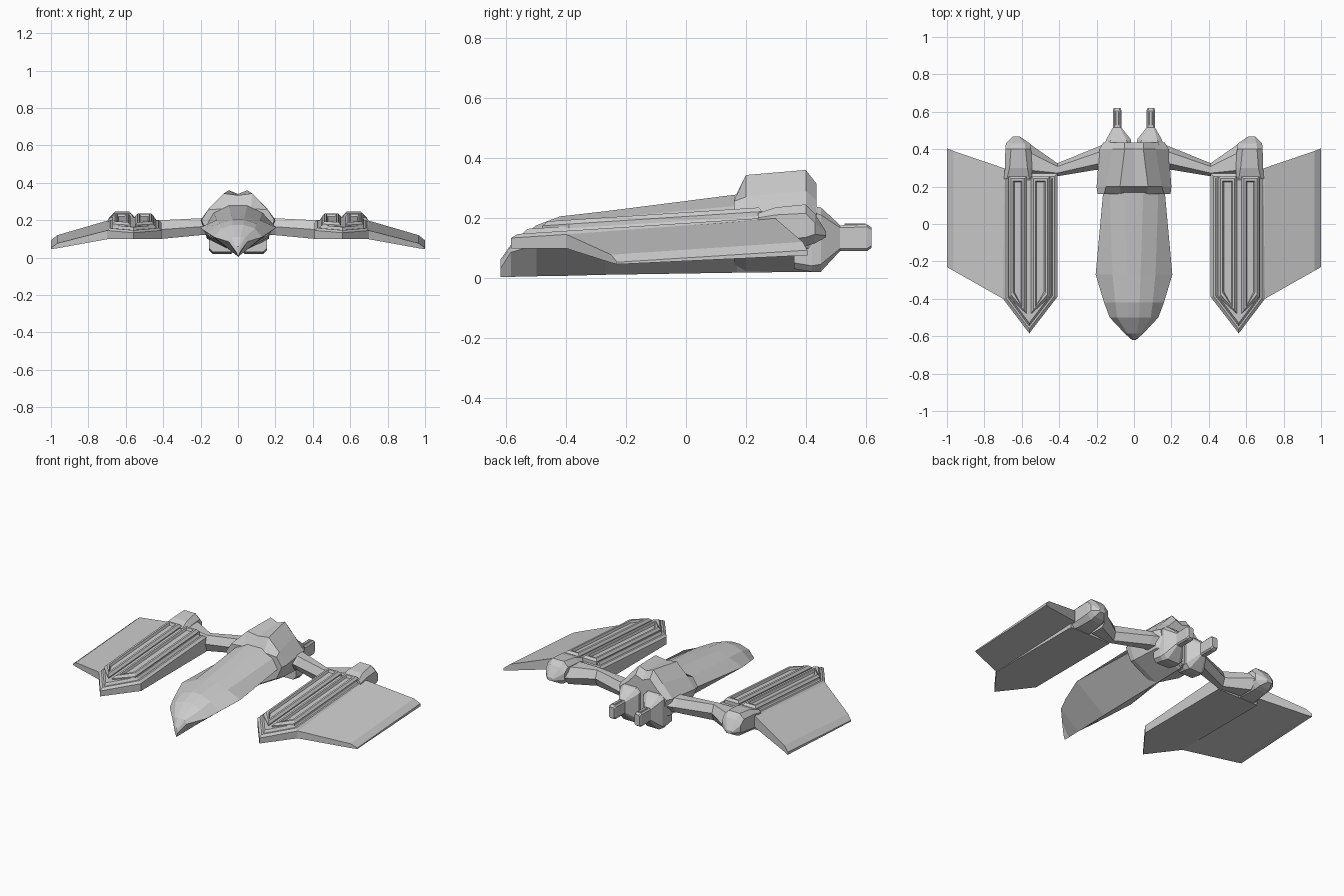
import bpy, bmesh


def loft(name, rings, mirror=False):
    """Skin equal-length rings of points, cap both ends, optionally mirror in x."""
    bm = bmesh.new()
    loops = [[bm.verts.new(p) for p in ring] for ring in rings]
    n = len(loops[0])
    for a, b in zip(loops, loops[1:]):
        for i in range(n):
            j = (i + 1) % n
            bm.faces.new((a[i], a[j], b[j], b[i]))
    bm.faces.new(loops[0])
    bm.faces.new(loops[-1])
    bmesh.ops.recalc_face_normals(bm, faces=bm.faces)
    mesh = bpy.data.meshes.new(name)
    bm.to_mesh(mesh)
    bm.free()
    ob = bpy.data.objects.new(name, mesh)
    bpy.context.collection.objects.link(ob)
    if mirror:
        mod = ob.modifiers.new("mirror", 'MIRROR')
        mod.use_mirror_merge = False
    return ob


def hull_ring(y, keel, *pts, dip=0.0):
    """Symmetric section: keel, points up the right side, centre top, left side."""
    top = pts[-1][1] - dip
    right = [(x, y, z) for x, z in pts]
    left = [(-x, y, z) for x, z in reversed(pts)]
    return [(0, y, keel)] + right + [(0, y, top)] + left


def box_ring(y, x0, x1, z0, z1, c):
    """Rectangle across y with corners cut by c."""
    return [(x0 + c, y, z0), (x1 - c, y, z0), (x1, y, z0 + c), (x1, y, z1 - c),
            (x1 - c, y, z1), (x0 + c, y, z1), (x0, y, z1 - c), (x0, y, z0 + c)]


def deck(y, lift=0.0):
    """Height of the sloping pod deck."""
    return 0.145 + 0.065 * (y + 0.58) + lift


# Fuselage with V keel, chine, shoulder and flat ridge
loft("fuselage", [
    hull_ring(-0.62, 0.003, (0.01, 0.03), (0.008, 0.05), (0.004, 0.06)),
    hull_ring(-0.585, 0.003, (0.05, 0.085), (0.035, 0.105), (0.015, 0.11)),
    hull_ring(-0.50, 0.005, (0.13, 0.11), (0.09, 0.155), (0.03, 0.175)),
    hull_ring(-0.42, 0.006, (0.16, 0.13), (0.10, 0.18), (0.03, 0.205)),
    hull_ring(-0.27, 0.01, (0.205, 0.16), (0.115, 0.20), (0.035, 0.222)),
    hull_ring(0.17, 0.017, (0.165, 0.18), (0.13, 0.24), (0.05, 0.278)),
    hull_ring(0.42, 0.02, (0.15, 0.18), (0.12, 0.23), (0.05, 0.26)),
])

# Raised rear housing with twin humps
loft("rear_housing", [
    hull_ring(0.16, 0.03, (0.16, 0.12), (0.195, 0.20), (0.16, 0.255), (0.07, 0.262)),
    hull_ring(0.20, 0.02, (0.165, 0.11), (0.20, 0.20), (0.15, 0.27), (0.075, 0.343), dip=0.01),
    hull_ring(0.40, 0.02, (0.165, 0.10), (0.185, 0.21), (0.115, 0.29), (0.05, 0.36), dip=0.02),
    hull_ring(0.435, 0.04, (0.14, 0.10), (0.165, 0.21), (0.10, 0.26), (0.05, 0.315), dip=0.02),
])

# Twin engines tapering to slim nozzles
loft("engine", [
    box_ring(0.36, 0.02, 0.155, 0.03, 0.22, 0.02),
    box_ring(0.42, 0.015, 0.155, 0.02, 0.24, 0.02),
    box_ring(0.45, 0.015, 0.15, 0.02, 0.235, 0.025),
    box_ring(0.515, 0.067, 0.113, 0.09, 0.175, 0.008),
    box_ring(0.605, 0.067, 0.113, 0.09, 0.178, 0.008),
    box_ring(0.62, 0.072, 0.108, 0.10, 0.168, 0.008),
], True)
loft("nozzle_rib", [box_ring(y, 0.08, 0.10, 0.15, 0.182, 0.003) for y in (0.53, 0.60)], True)


# Struts joining housing to pods, six-sided section
def strut_ring(x, y0, y1, z0, z1):
    m, d = (z0 + z1) / 2, (y1 - y0) * 0.25
    return [(x, y0, m), (x, y0 + d, z1), (x, y1 - d, z1),
            (x, y1, m), (x, y1 - d, z0), (x, y0 + d, z0)]


loft("strut", [
    strut_ring(0.15, 0.29, 0.43, 0.12, 0.215),
    strut_ring(0.20, 0.29, 0.41, 0.12, 0.21),
    strut_ring(0.41, 0.255, 0.325, 0.10, 0.20),
    strut_ring(0.56, 0.24, 0.43, 0.10, 0.21),
], True)


# Pods: pointed slab with a stepped deck
def pod_outline(i):
    return [(0.41 + i, 0.27 - i), (0.41 + i, -0.39 + i * 0.3), (0.56, -0.585 + i * 1.6),
            (0.70 - i, -0.40 + i * 0.3), (0.70 - i, 0.27 - i)]


loft("pod", [
    [(x, y, 0.098) for x, y in pod_outline(0)],
    [(x, y, deck(y, -0.012)) for x, y in pod_outline(0)],
    [(x, y, deck(y)) for x, y in pod_outline(0.015)],
    [(x, y, deck(y)) for x, y in pod_outline(0.025)],
    [(x, y, deck(y, 0.015)) for x, y in pod_outline(0.035)],
], True)


# Framed ribs on each pod, with recessed centre slot
def rib_ring(outer, inner, i, lift):
    s = 1 if inner > outer else -1
    pts = [(outer + s * i, 0.255 - i), (outer + s * i, -0.39 + i),
           (inner - s * i, -0.48 + 1.6 * i), (inner - s * i, 0.255 - i)]
    return [(x, y, deck(y, lift)) for x, y in pts]


for side, (outer, inner) in {"inner": (0.45, 0.55), "outer": (0.67, 0.575)}.items():
    loft(side + "_pod_rib", [
        rib_ring(outer, inner, i, lift)
        for i, lift in ((0, 0.0), (0, 0.022), (0.012, 0.036),
                        (0.024, 0.036), (0.03, 0.022))
    ], True)

# Pod tail block with wedge end
loft("pod_tail", [
    box_ring(0.24, 0.545, 0.695, 0.10, 0.215, 0.015),
    box_ring(0.30, 0.545, 0.69, 0.10, 0.235, 0.025),
    box_ring(0.40, 0.55, 0.688, 0.105, 0.245, 0.03),
    box_ring(0.43, 0.555, 0.685, 0.115, 0.215, 0.03),
    box_ring(0.467, 0.61, 0.65, 0.135, 0.155, 0.006),
], True)


# Drooping outer wings, bevelled near the tip
def wing_ring(x, y0, y1, f0, f1, r0, r1):
    return [(x, y0, f0), (x, y0, f1), (x, y1, r1), (x, y1, r0)]


loft("wing", [
    wing_ring(0.68, -0.40, 0.29, 0.10, 0.145, 0.125, 0.20),
    wing_ring(0.70, -0.40, 0.30, 0.098, 0.145, 0.125, 0.197),
    wing_ring(0.965, -0.25, 0.39, 0.05, 0.077, 0.08, 0.12),
    wing_ring(1.0, -0.23, 0.405, 0.045, 0.052, 0.075, 0.092),
], True)
